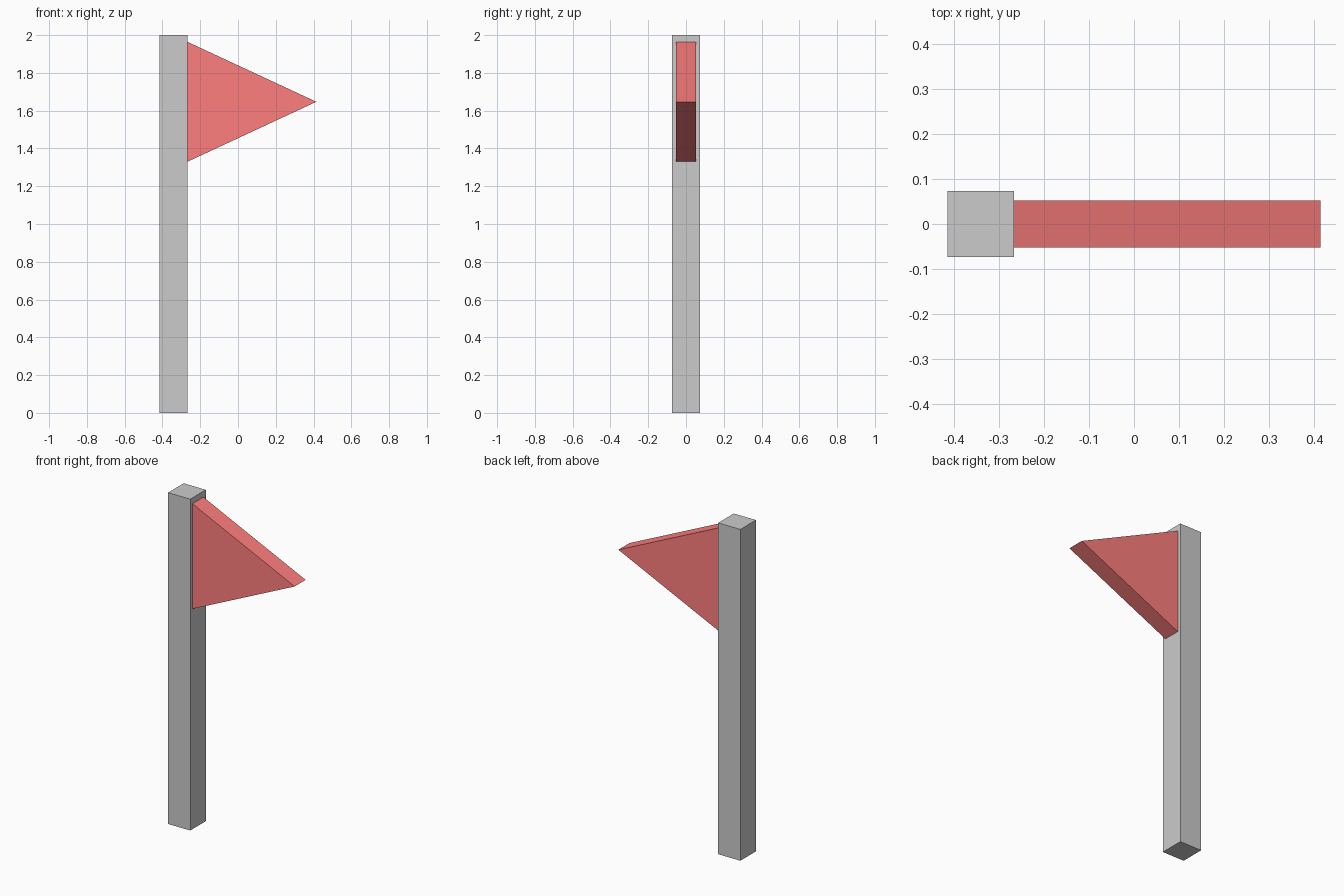
import bpy
import bmesh
from mathutils import Vector

if "Cube" in bpy.data.objects:
    bpy.data.objects.remove(bpy.data.objects["Cube"])


def prism(name, profile, direction, color=None):
    """Extrude a flat closed profile along a direction into a solid."""
    bm = bmesh.new()
    face = bm.faces.new([bm.verts.new(p) for p in profile])
    ext = bmesh.ops.extrude_face_region(bm, geom=[face])
    moved = [g for g in ext["geom"] if isinstance(g, bmesh.types.BMVert)]
    bmesh.ops.translate(bm, verts=moved, vec=Vector(direction))
    bmesh.ops.recalc_face_normals(bm, faces=bm.faces)
    mesh = bpy.data.meshes.new(name)
    bm.to_mesh(mesh)
    bm.free()
    obj = bpy.data.objects.new(name, mesh)
    bpy.context.collection.objects.link(obj)
    if color:
        mat = bpy.data.materials.new(name + "_paint")
        mat.diffuse_color = color
        mat.use_nodes = True
        mat.node_tree.nodes["Principled BSDF"].inputs["Base Color"].default_value = mat.diffuse_color
        mesh.materials.append(mat)
    return obj


POLE_LEFT, POLE_RIGHT, POLE_HALF = -0.415, -0.267, 0.074
FLAG_TIP, FLAG_HALF = 0.415, 0.0525
FLAG_LOW, FLAG_HIGH = 1.33, 1.964

# Square pole
prism("pole",
      [(POLE_LEFT, -POLE_HALF, 0), (POLE_RIGHT, -POLE_HALF, 0),
       (POLE_RIGHT, POLE_HALF, 0), (POLE_LEFT, POLE_HALF, 0)],
      (0, 0, 2))

# Triangular pennant against the pole
prism("flag",
      [(POLE_RIGHT, -FLAG_HALF, FLAG_LOW),
       (FLAG_TIP, -FLAG_HALF, (FLAG_LOW + FLAG_HIGH) / 2),
       (POLE_RIGHT, -FLAG_HALF, FLAG_HIGH)],
      (0, 2 * FLAG_HALF, 0), (1.0, 0.21, 0.21, 1))
